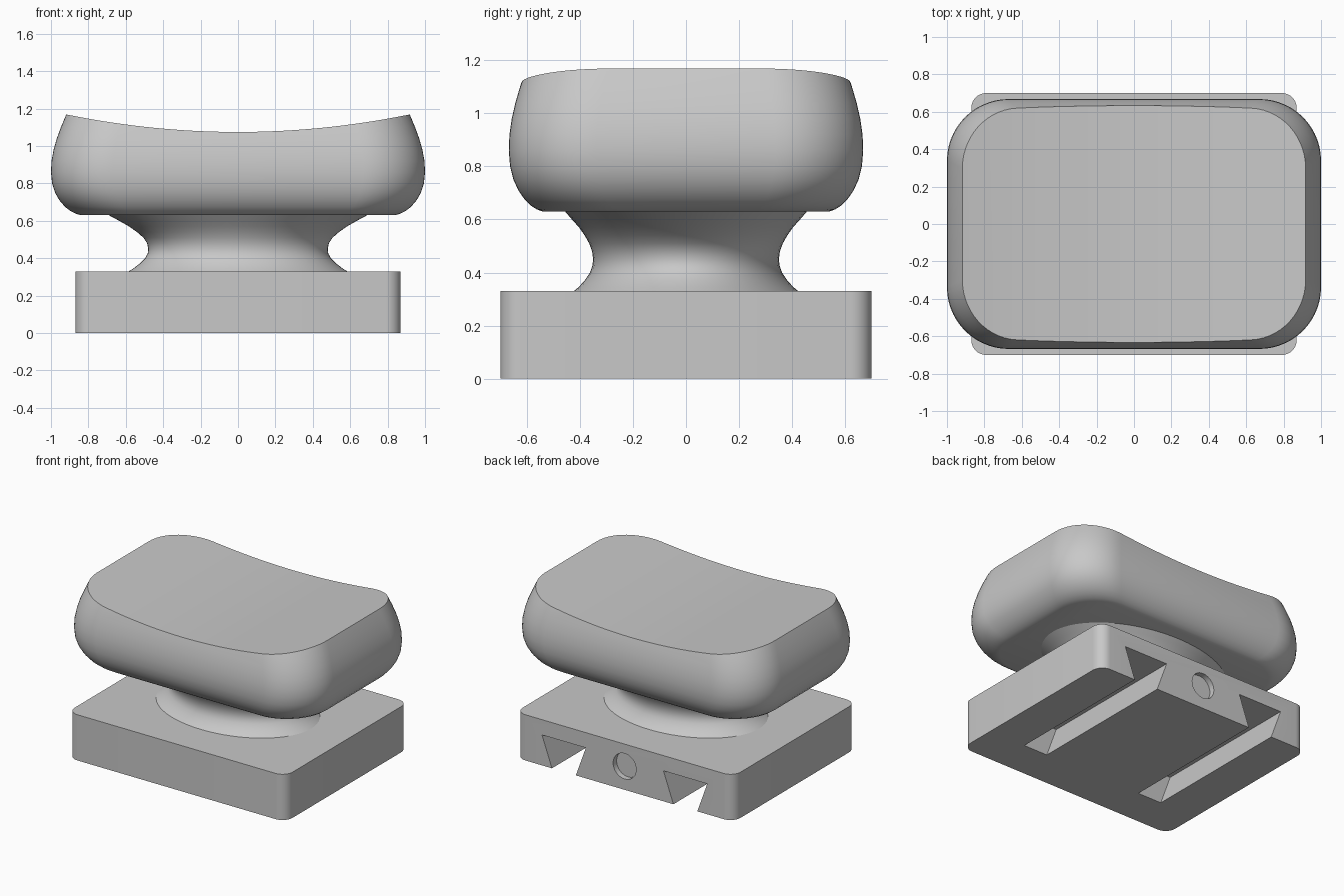
import bpy, bmesh
from math import sin, cos, pi, radians

if "Cube" in bpy.data.objects:
    bpy.data.objects.remove(bpy.data.objects["Cube"])

grey = bpy.data.materials.new("plain grey")
grey.use_nodes = True
colour = (0.58, 0.58, 0.58, 1)
grey.diffuse_color = colour
grey.node_tree.nodes["Principled BSDF"].inputs["Base Color"].default_value = colour


def loft(name, rings):
    """Solid skinned through closed rings with equal point counts."""
    bm = bmesh.new()
    loops = [[bm.verts.new(p) for p in ring] for ring in rings]
    n = len(loops[0])
    for a, b in zip(loops, loops[1:]):
        for i in range(n):
            j = (i + 1) % n
            bm.faces.new((a[i], a[j], b[j], b[i]))
    bm.faces.new(loops[0][::-1])
    bm.faces.new(loops[-1])
    bmesh.ops.recalc_face_normals(bm, faces=bm.faces)
    mesh = bpy.data.meshes.new(name)
    bm.to_mesh(mesh)
    bm.free()
    mesh.materials.append(grey)
    ob = bpy.data.objects.new(name, mesh)
    bpy.context.collection.objects.link(ob)
    return ob


def rounded_rect(hx, hy, r, z, steps=10):
    ring = []
    for q, (sx, sy) in enumerate(((1, 1), (-1, 1), (-1, -1), (1, -1))):
        for i in range(steps + 1):
            a = (q + i / steps) * pi / 2
            ring.append((sx * (hx - r) + r * cos(a), sy * (hy - r) + r * sin(a), z))
    return ring


def ellipse(hx, hy, z, n=64):
    return [(hx * cos(2 * pi * i / n), hy * sin(2 * pi * i / n), z) for i in range(n)]


def prism(name, outline, y0, y1):
    """Extrude an x-z outline along y."""
    return loft(name, [[(x, y, z) for x, z in outline] for y in (y0, y1)])


def select(ob):
    bpy.ops.object.select_all(action='DESELECT')
    ob.select_set(True)
    bpy.context.view_layer.objects.active = ob


def cut(ob, cutter):
    cutter.hide_render = True
    select(ob)
    mod = ob.modifiers.new("cut", 'BOOLEAN')
    mod.operation = 'DIFFERENCE'
    mod.solver = 'EXACT'
    mod.object = cutter
    bpy.ops.object.modifier_apply(modifier=mod.name)
    bpy.data.objects.remove(cutter)


def smooth(ob):
    select(ob)
    bpy.ops.object.shade_smooth_by_angle(angle=radians(30))


# Base block with two blind dovetail slots and a shallow round recess at the back
base = loft("base_block", [rounded_rect(0.87, 0.70, 0.08, z) for z in (0, 0.33)])
for side in (-1, 1):
    slot = [(0.39, 0), (0.58, 0), (0.66, 0.22), (0.31, 0.22)]
    # carry the undercut walls a little below the base for a clean cut
    slot = [(x + (0.007 if x == 0.39 else -0.007), -0.02) if z == 0 else (x, z)
            for x, z in slot]
    cut(base, prism("slot_cutter", [(side * x, z) for x, z in slot], -0.42, 0.8))
recess = [(0.092 * cos(i * pi / 20), 0.17 + 0.092 * sin(i * pi / 20)) for i in range(40)]
cut(base, prism("recess_cutter", recess, 0.66, 0.8))
smooth(base)

# Waisted oval neck: height, half width, half depth
neck_profile = [(0.32, 0.60, 0.435), (0.345, 0.56, 0.405), (0.37, 0.527, 0.382),
                (0.40, 0.497, 0.362), (0.425, 0.483, 0.353), (0.45, 0.48, 0.35),
                (0.48, 0.486, 0.354), (0.51, 0.506, 0.365), (0.54, 0.54, 0.382),
                (0.57, 0.583, 0.403), (0.60, 0.635, 0.43), (0.635, 0.70, 0.46)]
neck = loft("neck", [ellipse(x, y, z) for z, x, y in neck_profile])
smooth(neck)

# Bulging head: height, half width; depth follows the width
head_profile = [(0.63, 0.84), (0.638, 0.868), (0.652, 0.895), (0.675, 0.925),
                (0.71, 0.955), (0.75, 0.978), (0.80, 0.994), (0.86, 1.0),
                (0.92, 0.997), (0.98, 0.986), (1.04, 0.969), (1.10, 0.947),
                (1.16, 0.922), (1.25, 0.88)]
head = loft("head", [rounded_rect(x, 0.668 - 0.8 * (1 - x), 0.33 - 0.3 * (1 - x), z, 14)
                     for z, x in head_profile])

# Dished top, hollow from side to side
dish = [(x / 20, 1.075 + (x / 20) ** 2 / 9) for x in range(-24, 25)]
cut(head, prism("dish_cutter", dish + [(1.2, 1.6), (-1.2, 1.6)], -1, 1))
smooth(head)
